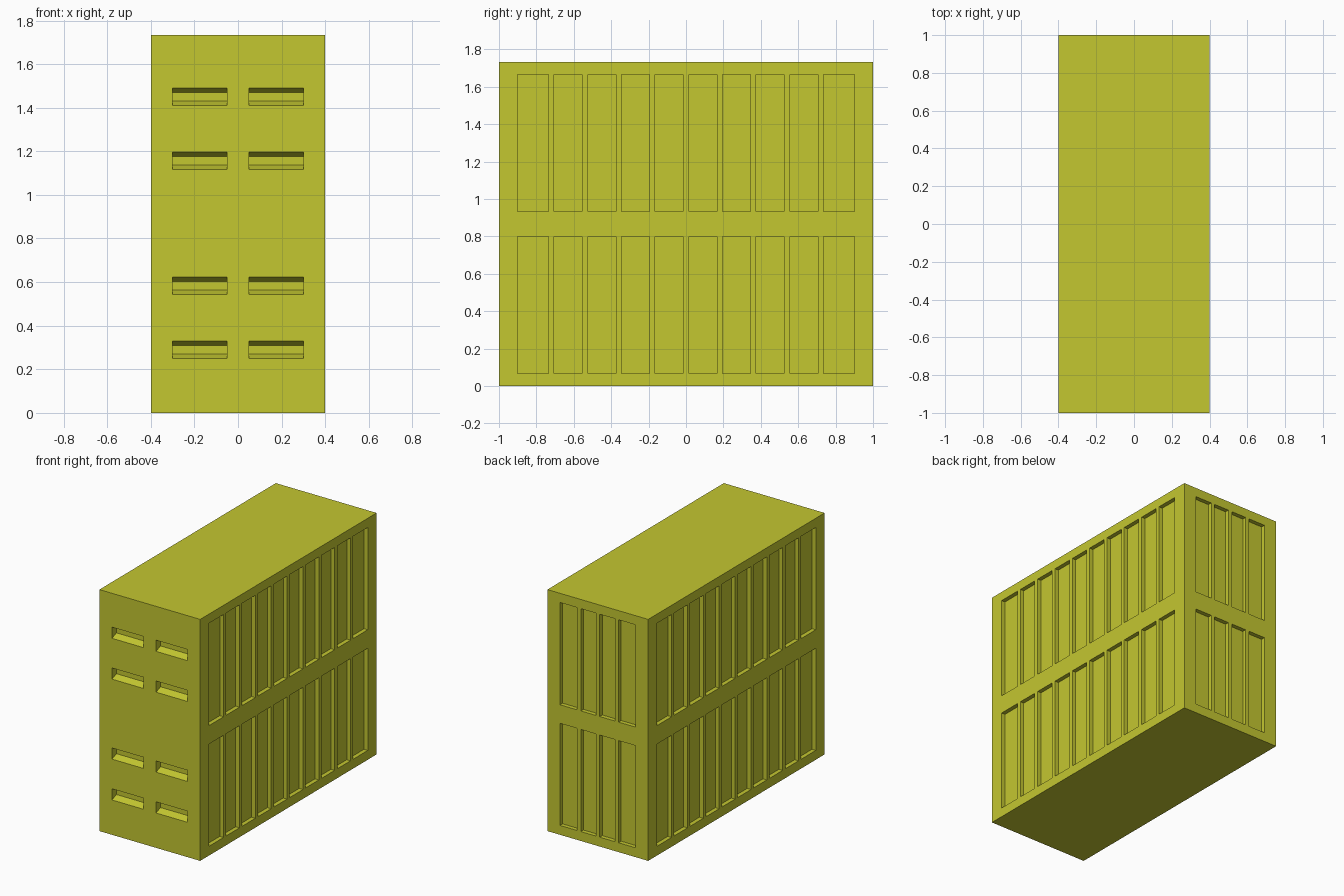
import bpy, bmesh
from mathutils import Vector

if "Cube" in bpy.data.objects:
    bpy.data.objects.remove(bpy.data.objects["Cube"])

W, L, H = 0.8, 2.0, 1.733          # width, length, height
X, Y, Z = Vector((1, 0, 0)), Vector((0, 1, 0)), Vector((0, 0, 1))
bm = bmesh.new()


def wall(centre, U, V, u_end, v_range, us, vs, depth=0.0, taper=0.0):
    """Flat wall with rectangular recesses at every us x vs interval pair."""
    N = U.cross(V)

    def rect(u0, u1, v0, v1, d=0.0):
        return [bm.verts.new(centre + U * u + V * v - N * d)
                for u, v in ((u0, v0), (u1, v0), (u1, v1), (u0, v1))]

    ucuts = [-u_end] + [c for s in us for c in s] + [u_end]
    vcuts = [v_range[0]] + [c for s in vs for c in s] + [v_range[1]]
    for i in range(len(ucuts) - 1):
        for j in range(len(vcuts) - 1):
            u0, u1, v0, v1 = ucuts[i], ucuts[i + 1], vcuts[j], vcuts[j + 1]
            outer = rect(u0, u1, v0, v1)
            if i % 2 and j % 2:
                inner = rect(u0, u1, v0 + taper, v1 - taper, depth)
                bm.faces.new(inner)
                for k in range(4):
                    n = (k + 1) % 4
                    bm.faces.new((outer[k], outer[n], inner[n], inner[k]))
            else:
                bm.faces.new(outer)


def panels(half, count, gap=0.03):
    """Equal bays across -half..half, separated by slim ribs."""
    step = 2 * half / count
    return [(-half + i * step + (gap / 2 if i else 0),
             -half + (i + 1) * step - (gap / 2 if i < count - 1 else 0))
            for i in range(count)]


rows = [(0.067, 0.8), (0.933, 1.667)]
slots = [(z, z + 0.08) for z in (0.25, 0.543, 1.117, 1.41)]

# long sides and back with recessed panels
wall(X * W / 2, Y, Z, L / 2, (0, H), panels(0.9, 10), rows, 0.03)
wall(-X * W / 2, -Y, Z, L / 2, (0, H), panels(0.9, 10), rows, 0.03)
wall(Y * L / 2, -X, Z, W / 2, (0, H), panels(0.3, 4), rows, 0.03)
# front with tapered slots
wall(-Y * L / 2, X, Z, W / 2, (0, H), [(-0.3, -0.05), (0.05, 0.3)], slots, 0.05, 0.02)
# top and bottom
wall(Z * H, X, Y, W / 2, (-L / 2, L / 2), [], [])
wall(Vector(), X, -Y, W / 2, (-L / 2, L / 2), [], [])

bmesh.ops.remove_doubles(bm, verts=bm.verts, dist=0.0001)
mesh = bpy.data.meshes.new("container_block")
bm.to_mesh(mesh)
bm.free()
mat = bpy.data.materials.new("olive yellow")
mat.diffuse_color = (0.55, 0.57, 0.03, 1)
mat.use_nodes = True
mat.node_tree.nodes["Principled BSDF"].inputs["Base Color"].default_value = mat.diffuse_color
mesh.materials.append(mat)
bpy.context.collection.objects.link(bpy.data.objects.new("container_block", mesh))
